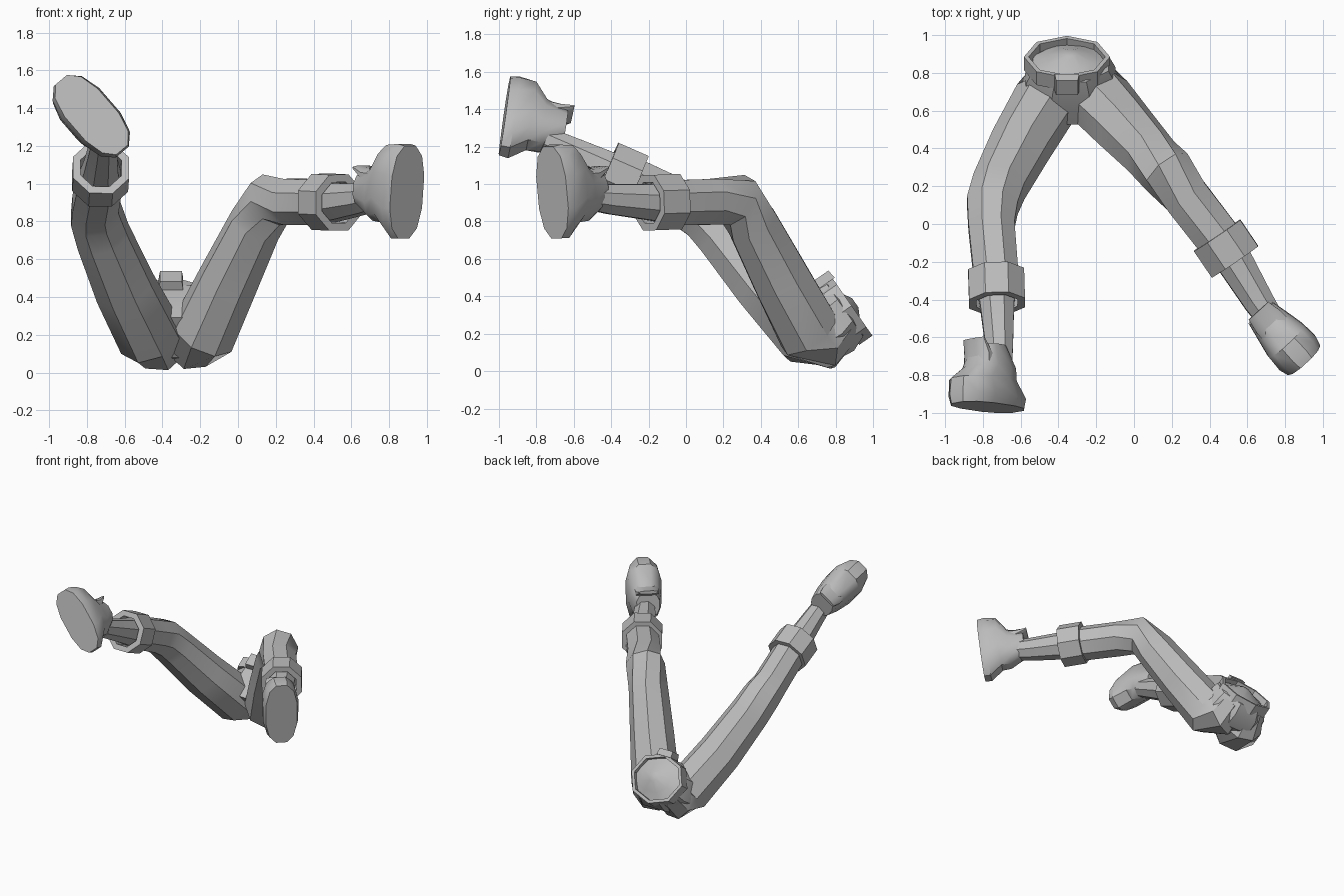
import bpy, bmesh, math
from mathutils import Vector as V

if "Cube" in bpy.data.objects:
    bpy.data.objects.remove(bpy.data.objects["Cube"])

grey = bpy.data.materials.new("plain grey")
grey.use_nodes = True
colour = (0.5, 0.5, 0.5, 1)
grey.diffuse_color = colour
grey.node_tree.nodes["Principled BSDF"].inputs["Base Color"].default_value = colour


def ring(centre, u, v, a, b, sides=8, phase=0.5, power=1):
    """Flat-sided ellipse; a, b are half widths, a power below 1 squares it off."""
    k = 1 / math.cos(math.pi / sides) if phase else 1

    def swell(x):
        return k * math.copysign(abs(x) ** power, x)
    angles = [(i + phase) * math.tau / sides for i in range(sides)]
    return [V(centre) + u * (a * swell(math.cos(t))) + v * (b * swell(math.sin(t)))
            for t in angles]


def loft(name, rings, closed=False):
    """Skin a list of rings, capping the ends or joining last to first."""
    bm = bmesh.new()
    loops = [[bm.verts.new(p) for p in r] for r in rings]
    n = len(loops[0])
    pairs = list(zip(loops, loops[1:]))
    if closed:
        pairs.append((loops[-1], loops[0]))
    else:
        bm.faces.new(loops[0])
        bm.faces.new(loops[-1])
    for p, q in pairs:
        for i in range(n):
            j = (i + 1) % n
            bm.faces.new((p[i], p[j], q[j], q[i]))
    bmesh.ops.recalc_face_normals(bm, faces=bm.faces)
    mesh = bpy.data.meshes.new(name)
    bm.to_mesh(mesh)
    bm.free()
    mesh.materials.append(grey)
    obj = bpy.data.objects.new(name, mesh)
    bpy.context.collection.objects.link(obj)
    bpy.ops.object.select_all(action="DESELECT")
    obj.select_set(True)
    bpy.context.view_layer.objects.active = obj
    bpy.ops.object.shade_smooth_by_angle(angle=math.radians(35))


def cross_axes(tangent):
    t = tangent.normalized()
    u = (V((1, 0, 0)) - t * t.x).normalized()
    return u, t.cross(u)


def limb(name, stations):
    pts = [V(s[:3]) for s in stations]
    rings = []
    for i, s in enumerate(stations):
        u, v = cross_axes(pts[min(i + 1, len(pts) - 1)] - pts[max(i - 1, 0)])
        rings.append(ring(pts[i], u, v, s[3], s[3]))
    loft(name, rings)


def band(name, start, end, u, v, a, b, wall, phase):
    """Open ring with thickness, for the belt and the cuffs."""
    loft(name, [ring(p, u, v, a - w, b - w, phase=phase)
                for p, w in ((start, 0), (end, 0), (end, wall), (start, wall))], closed=True)


def boot(side, sole, toe, axis):
    """axis points out through the sole, toe points from heel to toe."""
    sole, t = V(sole), V(toe).normalized()
    d = V(axis)
    d = (d - t * d.dot(t)).normalized()
    s = d.cross(t)

    def section(back, shift, length, width):
        return ring(sole - d * back + t * shift, t, s, length, width, 12, power=0.8)

    loft(side + "_boot", [
        section(0, 0, 0.245, 0.115), section(0.05, 0, 0.25, 0.13),
        section(0.14, 0.03, 0.205, 0.125), section(0.21, -0.025, 0.15, 0.11),
        section(0.33, -0.02, 0.09, 0.085)])
    # Flap standing up at the top of the boot
    loft(side + "_boot_flap", [
        section(0.18, 0.06, 0.05, 0.09), section(0.28, 0.06, 0.04, 0.085),
        section(0.36, 0.09, 0.012, 0.07)])


def leg(side, thigh, cuff, shin):
    limb(side + "_trouser_leg", thigh)
    start, end = V(cuff[0]), V(cuff[1])
    u, v = cross_axes(end - start)
    band(side + "_cuff", start, end, u, v, 0.148, 0.148, 0.04, 0.5)
    limb(side + "_shin", shin)


# Legs, raised forward and bent at the knee; each starts inside the pelvis
leg("left",
    [(-0.26, 0.84, 0.25, 0.11), (-0.23, 0.74, 0.17, 0.15), (-0.185, 0.66, 0.205, 0.165),
     (-0.05, 0.51, 0.49, 0.152), (0.09, 0.36, 0.78, 0.135), (0.175, 0.275, 0.915, 0.135),
     (0.28, 0.14, 0.905, 0.122), (0.45, -0.08, 0.90, 0.12)],
    [(0.44, -0.06, 0.905), (0.535, -0.20, 0.90)],
    [(0.45, -0.08, 0.90, 0.11), (0.54, -0.21, 0.905, 0.095),
     (0.66, -0.41, 0.92, 0.08), (0.72, -0.50, 0.93, 0.07)])
leg("right",
    [(-0.42, 0.84, 0.25, 0.11), (-0.43, 0.74, 0.16, 0.15), (-0.465, 0.65, 0.19, 0.165),
     (-0.60, 0.42, 0.45, 0.155), (-0.715, 0.20, 0.72, 0.14), (-0.75, 0.10, 0.83, 0.135),
     (-0.755, -0.01, 0.89, 0.122), (-0.73, -0.28, 1.02, 0.118)],
    [(-0.73, -0.26, 1.015), (-0.725, -0.42, 1.085)],
    [(-0.73, -0.28, 1.02, 0.11), (-0.725, -0.43, 1.09, 0.09),
     (-0.715, -0.62, 1.18, 0.075), (-0.71, -0.75, 1.24, 0.065)])

# Boots
boot("left", (0.895, -0.715, 0.955), (0.07, -0.09, 1), (0.66, -0.72, 0))
boot("right", (-0.775, -0.97, 1.365), (-0.65, 0.1, 0.75), (-0.05, -0.9, 0.25))

# Pelvis, leaning back, with a low mound inside the belt
across = V((1, 0, 0))
up = V((0, 0.82, 0.57)).normalized()
front = up.cross(across)
if front.z < 0:
    front = -front
pelvis = [(0.905, 0.365, 0.03, 0.03), (0.875, 0.34, 0.12, 0.1), (0.85, 0.325, 0.20, 0.17),
          (0.79, 0.265, 0.235, 0.19), (0.70, 0.205, 0.25, 0.18), (0.60, 0.185, 0.10, 0.13)]
loft("pelvis", [ring((-0.335, y, z), across, front, a, b) for y, z, a, b in pelvis])

# Belt and buckle
waist = V((-0.355, 0.85, 0.325))
band("belt", waist - up * 0.043, waist + up * 0.043, across, front, 0.228, 0.195, 0.025, 0)
face = waist + front * 0.175
loft("buckle", [ring(face, across, up, 0.065, 0.055, 4),
                ring(face + front * 0.05, across, up, 0.058, 0.048, 4)])
